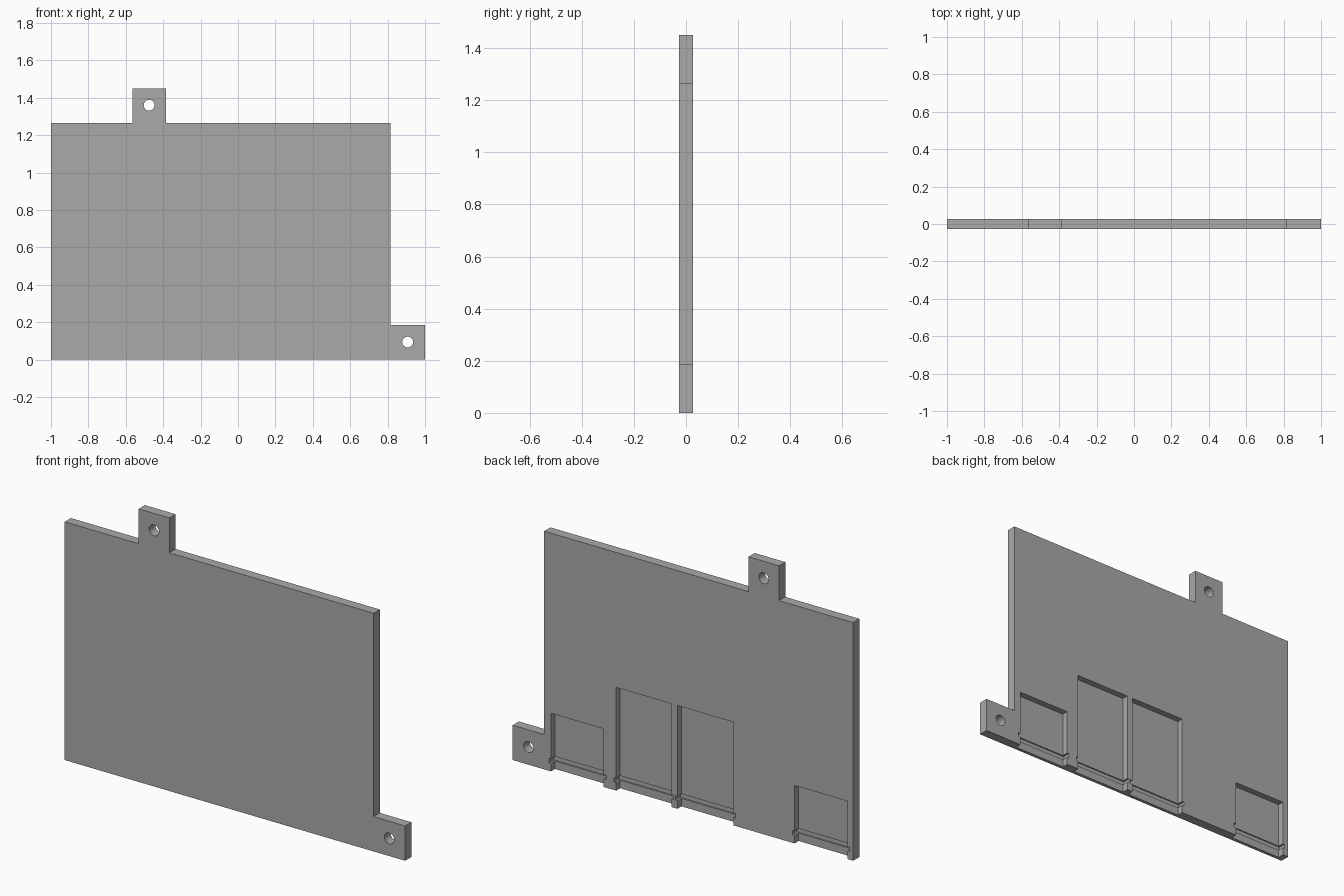
import bpy, bmesh, math
from mathutils import Matrix

if "Cube" in bpy.data.objects:
    bpy.data.objects.remove(bpy.data.objects["Cube"])

HALF = 0.026            # half the plate thickness
DEPTH = 0.034           # pocket depth from the back face
GROOVE_DEPTH = 0.041    # groove depth from the back face
FLARE = 0.012           # extra groove width on each side

grey = bpy.data.materials.new("plain grey")
grey.use_nodes = True
colour = (0.4, 0.4, 0.4, 1)
grey.diffuse_color = colour
grey.node_tree.nodes["Principled BSDF"].inputs["Base Color"].default_value = colour


def make_object(name, bm):
    bmesh.ops.recalc_face_normals(bm, faces=bm.faces)
    mesh = bpy.data.meshes.new(name)
    bm.to_mesh(mesh)
    bm.free()
    mesh.materials.append(grey)
    obj = bpy.data.objects.new(name, mesh)
    bpy.context.collection.objects.link(obj)
    return obj


def add_box(bm, x0, x1, y0, y1, z0, z1):
    centre = Matrix.Translation(((x0 + x1) / 2, (y0 + y1) / 2, (z0 + z1) / 2))
    size = Matrix.Diagonal((x1 - x0, y1 - y0, z1 - z0, 1))
    bmesh.ops.create_cube(bm, size=1, matrix=centre @ size)


def cut(target, bm, name):
    cutter = make_object(name, bm)
    cutter.hide_render = True
    mod = target.modifiers.new(name, "BOOLEAN")
    mod.operation = "DIFFERENCE"
    mod.solver = "EXACT"
    mod.object = cutter
    bpy.context.view_layer.objects.active = target
    bpy.ops.object.modifier_apply(modifier=name)
    bpy.data.objects.remove(cutter)


# Plate outline with its top and side lugs, extruded to thickness
outline = [(-1, 0), (1, 0), (1, 0.185), (0.815, 0.185), (0.815, 1.265),
           (-0.385, 1.265), (-0.385, 1.45), (-0.565, 1.45), (-0.565, 1.265), (-1, 1.265)]
bm = bmesh.new()
face = bm.faces.new([bm.verts.new((x, -HALF, z)) for x, z in outline])
extruded = bmesh.ops.extrude_face_region(bm, geom=[face])["geom"]
bmesh.ops.translate(bm, vec=(0, 2 * HALF, 0),
                    verts=[v for v in extruded if isinstance(v, bmesh.types.BMVert)])
plate = make_object("mounting_plate", bm)

# Connector pockets in the back, open at the bottom edge: left, right, height
pockets = [(0.465, 0.775, 0.308), (0.066, 0.392, 0.548),
           (-0.298, 0.032, 0.548), (-0.966, -0.655, 0.308)]
bm = bmesh.new()
for x0, x1, top in pockets:
    add_box(bm, x0, x1, HALF - DEPTH, 0.1, -0.1, top)
cut(plate, bm, "pocket_cutter")

# Wider, deeper flange groove across the foot of each pocket
bm = bmesh.new()
for x0, x1, top in pockets:
    add_box(bm, x0 - FLARE, x1 + FLARE, HALF - GROOVE_DEPTH, 0.1, 0.042, 0.066)
cut(plate, bm, "groove_cutter")

# Screw holes through the lugs
bm = bmesh.new()
for x, z in [(-0.475, 1.36), (0.907, 0.094)]:
    bmesh.ops.create_cone(bm, cap_ends=True, segments=32, radius1=0.029, radius2=0.029, depth=0.3,
                          matrix=Matrix.Translation((x, 0, z)) @ Matrix.Rotation(math.pi / 2, 4, "X"))
cut(plate, bm, "hole_cutter")

# Smooth hole walls, sharp everywhere else
bpy.ops.object.select_all(action="DESELECT")
plate.select_set(True)
bpy.context.view_layer.objects.active = plate
bpy.ops.object.shade_smooth_by_angle(angle=math.radians(30))
